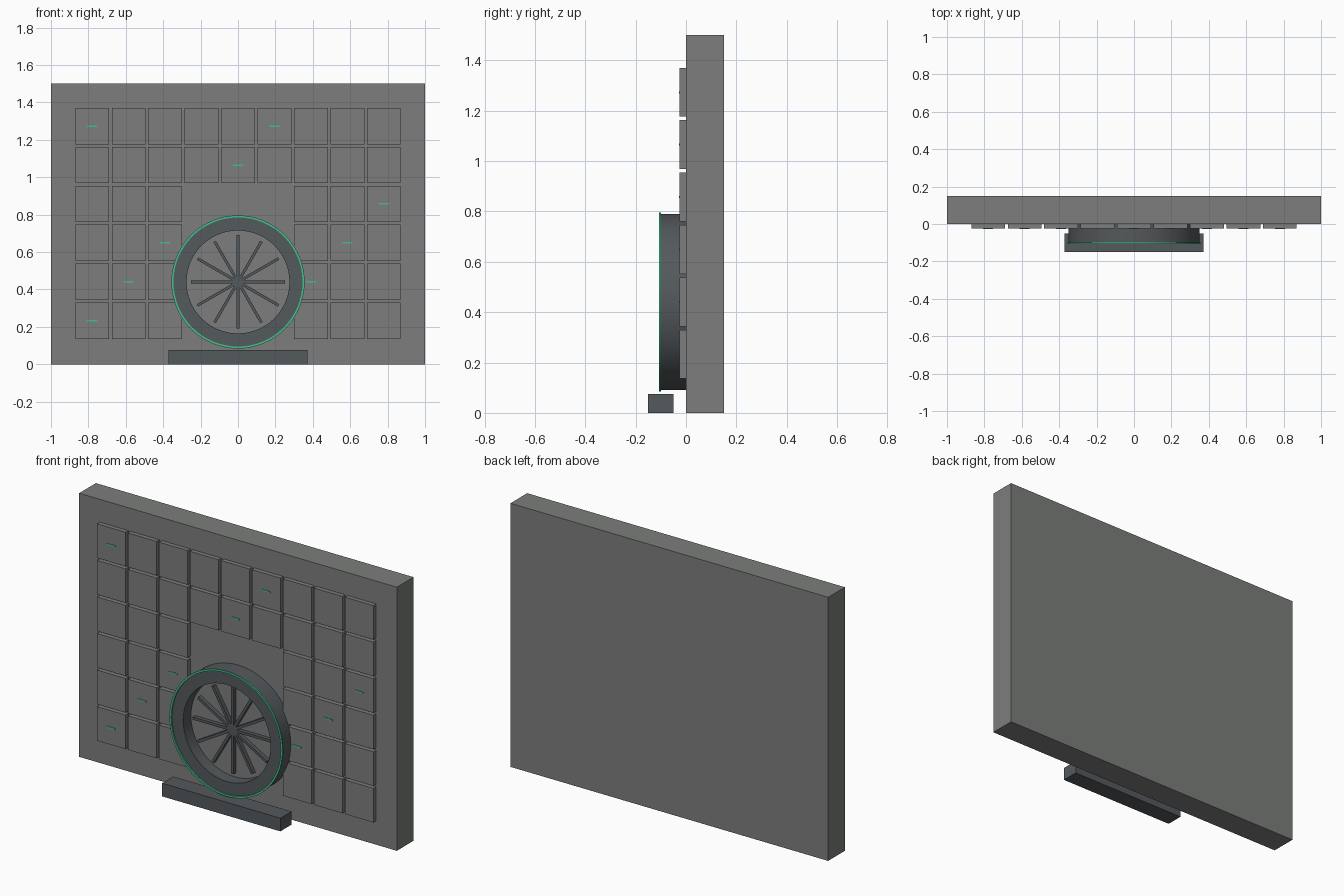
import bpy, bmesh, math
from mathutils import Matrix

if "Cube" in bpy.data.objects:
    bpy.data.objects.remove(bpy.data.objects["Cube"])


def material(name, rgb):
    m = bpy.data.materials.new(name)
    m.diffuse_color = (*rgb, 1)
    m.use_nodes = True
    m.node_tree.nodes["Principled BSDF"].inputs["Base Color"].default_value = m.diffuse_color
    return m


STONE = material("wall_grey", (0.2, 0.208, 0.2))
METAL = material("dark_steel", (0.088, 0.1, 0.108))
GLOW = material("green_light", (0.06, 0.52, 0.26))


def finish(name, bm, mat, smooth=False):
    bmesh.ops.recalc_face_normals(bm, faces=bm.faces)
    me = bpy.data.meshes.new(name)
    bm.to_mesh(me)
    bm.free()
    me.materials.append(mat)
    ob = bpy.data.objects.new(name, me)
    bpy.context.collection.objects.link(ob)
    if smooth:
        bpy.context.view_layer.objects.active = ob
        ob.select_set(True)
        bpy.ops.object.shade_smooth_by_angle(angle=math.radians(35))
        ob.select_set(False)
    return ob


def add_box(bm, x0, x1, y0, y1, z0, z1):
    m = Matrix.Translation(((x0 + x1) / 2, (y0 + y1) / 2, (z0 + z1) / 2))
    m = m @ Matrix.Diagonal((x1 - x0, y1 - y0, z1 - z0, 1))
    bmesh.ops.create_cube(bm, size=1, matrix=m)


def box(name, mat, *dims):
    bm = bmesh.new()
    add_box(bm, *dims)
    return finish(name, bm, mat)


CZ = 0.44  # height of the round door's centre


def ring(name, mat, r_in, r_out, y0, y1, n=64):
    """Rectangular section swept round the door axis."""
    bm = bmesh.new()
    loops = []
    for i in range(n):
        a = math.tau * i / n
        loops.append([bm.verts.new((r * math.cos(a), y, CZ + r * math.sin(a)))
                      for r, y in ((r_in, y0), (r_out, y0), (r_out, y1), (r_in, y1))])
    for i in range(n):
        p, q = loops[i], loops[(i + 1) % n]
        for k in range(4):
            j = (k + 1) % 4
            bm.faces.new((p[k], p[j], q[j], q[k]))
    return finish(name, bm, mat, True)


# Wall slab and doorstep
box("wall", STONE, -1, 1, 0, 0.15, 0, 1.5)
box("doorstep", METAL, -0.372, 0.372, -0.15, -0.05, 0, 0.075)

# Grid of raised panels, leaving space for the round door
PX, PZ = 0.195, 0.208
panels = bmesh.new()
for row in range(6):
    z = 1.273 - row * PZ
    for col in range(-4, 5):
        if row >= 2 and abs(col) <= 1:
            continue
        x = col * PX
        add_box(panels, x - 0.09, x + 0.09, -0.025, 0.005, z - 0.097, z + 0.097)
finish("wall_panels", panels, STONE)

# Small light strips on some panels
lights = bmesh.new()
for col, row in ((-4, 0), (1, 0), (0, 1), (4, 2), (-2, 3), (3, 3), (-3, 4), (2, 4), (-4, 5)):
    x, z = col * PX, 1.273 - row * PZ
    add_box(lights, x - 0.026, x + 0.026, -0.028, -0.024, z - 0.004, z + 0.004)
finish("panel_lights", lights, GLOW)

# Round door frame with a glowing rim
ring("door_frame", METAL, 0.275, 0.35, -0.1, 0.003)
ring("door_rim_light", GLOW, 0.345, 0.356, -0.108, -0.1)

# Door disc
disc = bmesh.new()
bmesh.ops.create_cone(disc, cap_ends=True, segments=64, radius1=0.28, radius2=0.28, depth=0.035,
                      matrix=Matrix.Translation((0, -0.0125, CZ)) @ Matrix.Rotation(math.pi / 2, 4, 'X'))
finish("door_disc", disc, STONE, True)

# Twelve spokes made of six crossing bars
spokes = bmesh.new()
for i in range(6):
    m = (Matrix.Translation((0, -0.04, CZ)) @ Matrix.Rotation(math.pi * i / 6, 4, 'Y')
         @ Matrix.Diagonal((0.5, 0.024, 0.015, 1)))
    bmesh.ops.create_cube(spokes, size=1, matrix=m)
finish("door_spokes", spokes, METAL)
